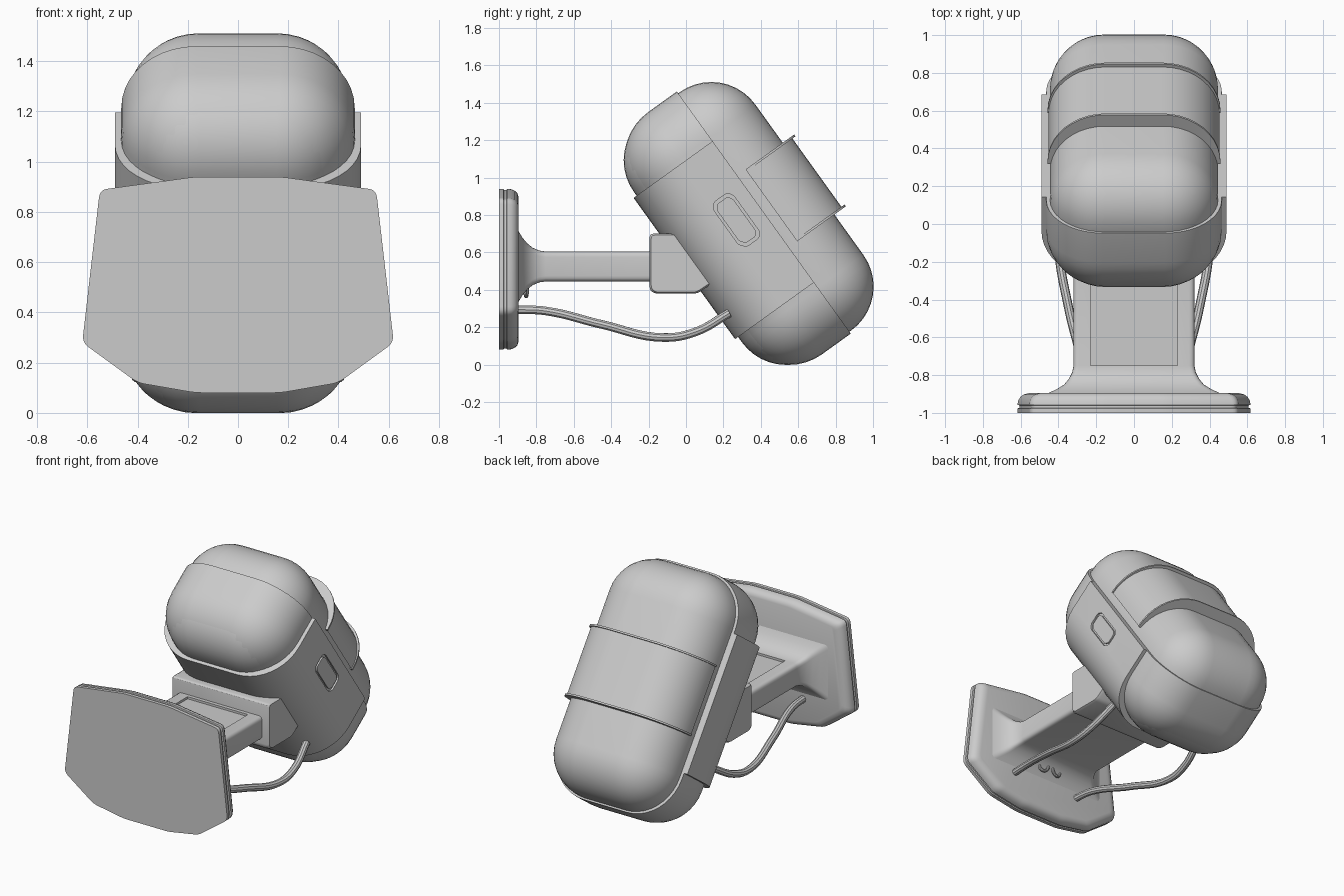
import bpy, bmesh, math
from mathutils import Matrix, Vector

if "Cube" in bpy.data.objects:
    bpy.data.objects.remove(bpy.data.objects["Cube"])

# Frame of the tilted lamp head: local Y points out of the back, local Z runs up its length
TILT = Matrix.Translation((0, 0.335, 0.755)) @ Matrix.Rotation(math.radians(35.7), 4, 'X')


def finish(bm, name, matrix=None):
    bmesh.ops.recalc_face_normals(bm, faces=bm.faces)
    me = bpy.data.meshes.new(name)
    bm.to_mesh(me)
    bm.free()
    ob = bpy.data.objects.new(name, me)
    bpy.context.collection.objects.link(ob)
    if matrix is not None:
        ob.matrix_world = matrix
    return ob


def rounded(name, hx, hy, z0, z1, r, ends=True, keep=None, segs=10):
    """Rounded box (or prism when ends=False); keep=(y, side) cuts it across local Y."""
    bm = bmesh.new()
    bmesh.ops.create_cube(bm, size=2)
    for v in bm.verts:
        v.co = (v.co.x * hx, v.co.y * hy, z1 if v.co.z > 0 else z0)
    edges = [e for e in bm.edges
             if ends or abs(e.verts[0].co.z - e.verts[1].co.z) > 1e-4]
    bmesh.ops.bevel(bm, geom=edges, offset=r, segments=segs, profile=0.5, affect='EDGES')
    if keep:
        y, side = keep
        cut = bmesh.ops.bisect_plane(bm, geom=bm.verts[:] + bm.edges[:] + bm.faces[:],
                                     plane_co=(0, y, 0), plane_no=(0, side, 0), clear_inner=True)
        rim = [g for g in cut['geom_cut'] if isinstance(g, bmesh.types.BMEdge)]
        bmesh.ops.holes_fill(bm, edges=rim)
    return finish(bm, name, TILT)


def loft(name, rings):
    bm = bmesh.new()
    loops = [[bm.verts.new(p) for p in ring] for ring in rings]
    n = len(loops[0])
    for a, b in zip(loops, loops[1:]):
        for i in range(n):
            j = (i + 1) % n
            bm.faces.new((a[i], a[j], b[j], b[i]))
    bm.faces.new(loops[0])
    bm.faces.new(loops[-1])
    return finish(bm, name)


def round_corners(pts, r, n=4):
    """Round every corner of a 2D polygon with a small quadratic arc."""
    out = []
    for i, p in enumerate(pts):
        p = Vector(p)
        a = p + (Vector(pts[i - 1]) - p).normalized() * r
        b = p + (Vector(pts[(i + 1) % len(pts)]) - p).normalized() * r
        for k in range(n + 1):
            t = k / n
            out.append(a * (1 - t) ** 2 + p * 2 * t * (1 - t) + b * t * t)
    return out


def tube(name, pts, radius):
    cu = bpy.data.curves.new(name, 'CURVE')
    cu.dimensions = '3D'
    cu.bevel_depth, cu.bevel_resolution = radius, 3
    cu.resolution_u = 8
    cu.use_fill_caps = True
    sp = cu.splines.new('BEZIER')
    sp.bezier_points.add(len(pts) - 1)
    for b, p in zip(sp.bezier_points, pts):
        b.co = p
        b.handle_left_type = b.handle_right_type = 'AUTO'
    ob = bpy.data.objects.new(name, cu)
    bpy.context.collection.objects.link(ob)
    bpy.ops.object.select_all(action='DESELECT')
    ob.select_set(True)
    bpy.context.view_layer.objects.active = ob
    bpy.ops.object.convert(target='MESH')


def carve(target, cutter):
    mod = target.modifiers.new('recess', 'BOOLEAN')
    mod.operation, mod.object, mod.solver = 'DIFFERENCE', cutter, 'EXACT'
    bpy.context.view_layer.update()
    dg = bpy.context.evaluated_depsgraph_get()
    me = bpy.data.meshes.new_from_object(target.evaluated_get(dg))
    target.modifiers.clear()
    target.data = me
    bpy.data.objects.remove(cutter)


# Lamp head: inner pod, front shell half, thicker middle band
rounded('head_pod', 0.445, 0.40, -0.785, 0.785, 0.29)
rounded('front_shell', 0.465, 0.39, -0.797, 0.797, 0.30, keep=(0.10, -1))
band = rounded('middle_band', 0.49, 0.42, -0.46, 0.47, 0.30, ends=False, keep=(0.10, -1))

# Strap over the back with a thin flange at each end
rounded('back_strap', 0.452, 0.455, -0.225, 0.24, 0.30, ends=False, keep=(0.155, 1))
for nm, z in (('upper', 0.232), ('lower', -0.229)):
    rounded(nm + '_strap_flange', 0.458, 0.475, z, z + 0.012, 0.31, ends=False, keep=(0.155, 1))

# Recessed hatch in the right side of the band
hatch = round_corners([(-0.11, 0.17), (-0.085, 0.20), (0.0, 0.20), (0.022, 0.17), (0.022, -0.07),
                       (0.0, -0.095), (-0.08, -0.095), (-0.11, -0.06)], 0.012, 2)
cutter = loft('hatch_cutter', [[(x, p.x, p.y) for p in hatch] for x in (0.478, 0.52)])
cutter.matrix_world = TILT
carve(band, cutter)
inner = [(-0.045 + (p.x + 0.045) * 0.8, 0.05 + (p.y - 0.05) * 0.88) for p in hatch]
cover = loft('hatch_cover', [[(x, y, z) for y, z in inner] for x in (0.47, 0.489)])
cover.matrix_world = TILT

# Wall plate with a groove round its rim
half = [(0.17, 0.94), (0.55, 0.888), (0.62, 0.28), (0.40, 0.12), (0.17, 0.08)]
outline = round_corners(half + [(-x, z) for x, z in reversed(half)], 0.03)
steps = [(-1.0, 1), (-0.976, 1), (-0.973, 0.985), (-0.96, 0.985), (-0.957, 1), (-0.935, 0.995),
         (-0.915, 0.975), (-0.902, 0.945), (-0.895, 0.90)]
loft('wall_plate', [[(p.x * s, y, 0.51 + (p.y - 0.51) * s) for p in outline] for y, s in steps])


# Arm flaring into the wall plate, with a recessed panel on top
def arm_ring(y, hx, z0, z1):
    pts = round_corners([(-hx, z0), (hx, z0), (hx, z1), (-hx, z1)], 0.03)
    return [(p.x, y, p.y) for p in pts]


arm = loft('arm', [arm_ring(*a) for a in (
    (-0.91, 0.50, 0.31, 0.74), (-0.893, 0.45, 0.34, 0.71), (-0.875, 0.41, 0.37, 0.68),
    (-0.85, 0.37, 0.40, 0.65), (-0.82, 0.345, 0.425, 0.625), (-0.785, 0.327, 0.44, 0.61),
    (-0.75, 0.32, 0.445, 0.605), (-0.10, 0.32, 0.445, 0.605))])
carve(arm, loft('panel_cutter', [[(x, y, z) for x, y in
      ((-0.23, -0.75), (0.23, -0.75), (0.23, -0.22), (-0.23, -0.22))] for z in (0.59, 0.7)]))

# Cradle block that holds the head
side = [(-0.195, 0.40), (-0.195, 0.70), (-0.01, 0.70), (0.165, 0.45), (0.06, 0.38), (-0.17, 0.38)]
prof = round_corners(side, 0.02, 3)
loft('cradle', [[(x, -0.02 + (p.x + 0.02) * s, 0.54 + (p.y - 0.54) * s) for p in prof]
                for x, s in ((-0.37, 0.95), (-0.355, 1), (0.355, 1), (0.37, 0.95))])

# Two cables from plate to head, and hooked clips under the arm
for nm, s in (('right', 1), ('left', -1)):
    tube(nm + '_cable', [(s * x, y, z) for x, y, z in (
        (0.26, -0.92, 0.295), (0.275, -0.75, 0.287), (0.345, -0.45, 0.215), (0.40, -0.12, 0.145),
        (0.395, 0.05, 0.175), (0.36, 0.23, 0.275))], 0.024)
    tube(nm + '_clip_hook', [(s * 0.02, -0.85, 0.44), (s * 0.025, -0.85, 0.385),
                             (s * 0.06, -0.855, 0.365), (s * 0.085, -0.86, 0.39),
                             (s * 0.08, -0.86, 0.43)], 0.01)

# Smooth shading with crisp edges
bpy.ops.object.select_all(action='SELECT')
bpy.context.view_layer.objects.active = band
bpy.ops.object.shade_smooth_by_angle(angle=math.radians(32))
